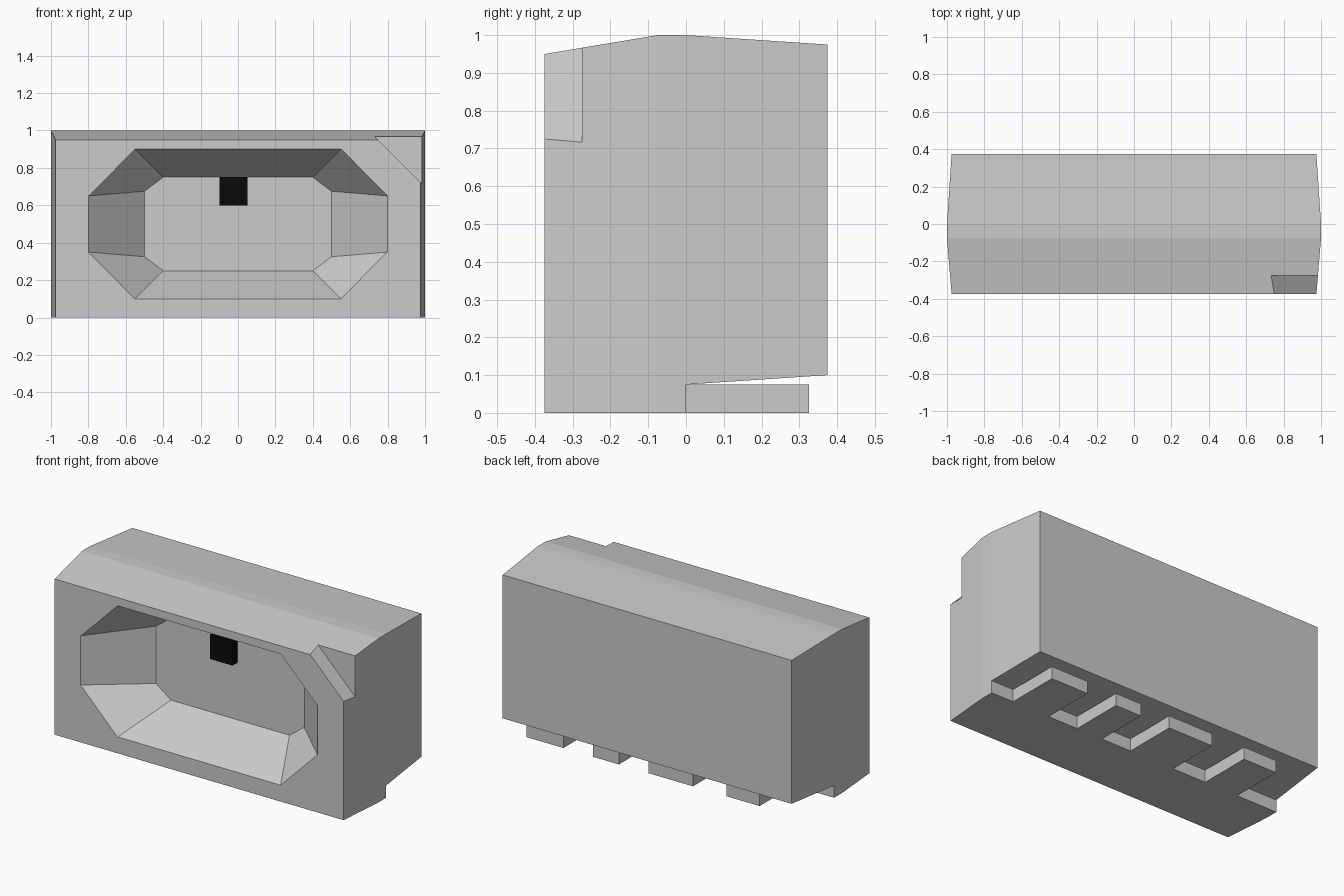
import bpy, bmesh

if "Cube" in bpy.data.objects:
    bpy.data.objects.remove(bpy.data.objects["Cube"])


def material(name, rgb):
    m = bpy.data.materials.new(name)
    m.use_nodes = True
    m.diffuse_color = (*rgb, 1)
    m.node_tree.nodes["Principled BSDF"].inputs["Base Color"].default_value = (*rgb, 1)
    return m


GREY = material("light grey", (0.6, 0.6, 0.6))
BLACK = material("black", (0.003, 0.003, 0.003))


def loft(name, rings, mat):
    """Closed solid through rings that share a point count."""
    bm = bmesh.new()
    loops = [[bm.verts.new(p) for p in ring] for ring in rings]
    n = len(loops[0])
    for a, b in zip(loops, loops[1:]):
        for i in range(n):
            j = (i + 1) % n
            bm.faces.new((a[i], a[j], b[j], b[i]))
    bm.faces.new(loops[0])
    bm.faces.new(loops[-1])
    bmesh.ops.remove_doubles(bm, verts=bm.verts, dist=1e-5)
    bmesh.ops.recalc_face_normals(bm, faces=bm.faces)
    mesh = bpy.data.meshes.new(name)
    bm.to_mesh(mesh)
    bm.free()
    mesh.materials.append(mat)
    ob = bpy.data.objects.new(name, mesh)
    bpy.context.collection.objects.link(ob)
    return ob


def rect(y, x0, x1, z0, z1):
    return [(x0, y, z0), (x1, y, z0), (x1, y, z1), (x0, y, z1)]


def box(name, x0, x1, y0, y1, z0, z1, mat):
    return loft(name, [rect(y0, x0, x1, z0, z1), rect(y1, x0, x1, z0, z1)], mat)


def cut(target, cutter):
    cutter.hide_render = True
    mod = target.modifiers.new("cut", 'BOOLEAN')
    mod.operation, mod.solver, mod.object = 'DIFFERENCE', 'EXACT', cutter
    bpy.context.view_layer.objects.active = target
    bpy.ops.object.modifier_apply(modifier=mod.name)
    bpy.data.objects.remove(cutter)


# Body: cross-sections from front to back as (y, half width, bottom, top)
SECTIONS = [(-0.375, 0.975, 0, 0.95), (-0.075, 1, 0, 1), (0, 1, 0, 1),
            (0, 1, 0.075, 1), (0.375, 0.975, 0.1, 0.975)]
body = loft("body", [rect(y, -w, w, b, t) for y, w, b, t in SECTIONS], GREY)


# Tapered octagonal recess in the front
def octagon(y, x_flat, x_max, z_flat, z_max):
    half = [(x_flat, z_max), (x_max, z_flat), (x_max, -z_flat), (x_flat, -z_max)]
    pts = half + [(-x, -z) for x, z in half]
    return [(x, y, 0.5 + z) for x, z in pts]


OUTER, INNER = (-0.375, 0.55, 0.8, 0.15, 0.4), (-0.075, 0.4, 0.5, 0.175, 0.25)
mouth = [o + (o - i) * 0.1 for o, i in zip(OUTER, INNER)]
cut(body, loft("recess_cutter", [octagon(*mouth), octagon(*INNER)], GREY))

# Diagonal notch in the upper front corner
corner = [(0.6, 1.1), (1.1, 0.6), (1.1, 1.1)]
cut(body, loft("notch_cutter", [[(x, y, z) for x, z in corner]
                                for y in (-0.5, -0.275)], GREY))

# Tabs under the rear half
for k, (x0, x1) in enumerate([(0.6, 0.85), (0.225, 0.4), (-0.275, 0.025), (-0.725, -0.5)]):
    box(f"bottom_tab_{k + 1}", x0, x1, 0, 0.325, 0, 0.075, GREY)

# Small block hanging in the recess
box("recess_block", -0.1, 0.05, -0.125, -0.075, 0.6, 0.75, BLACK)
